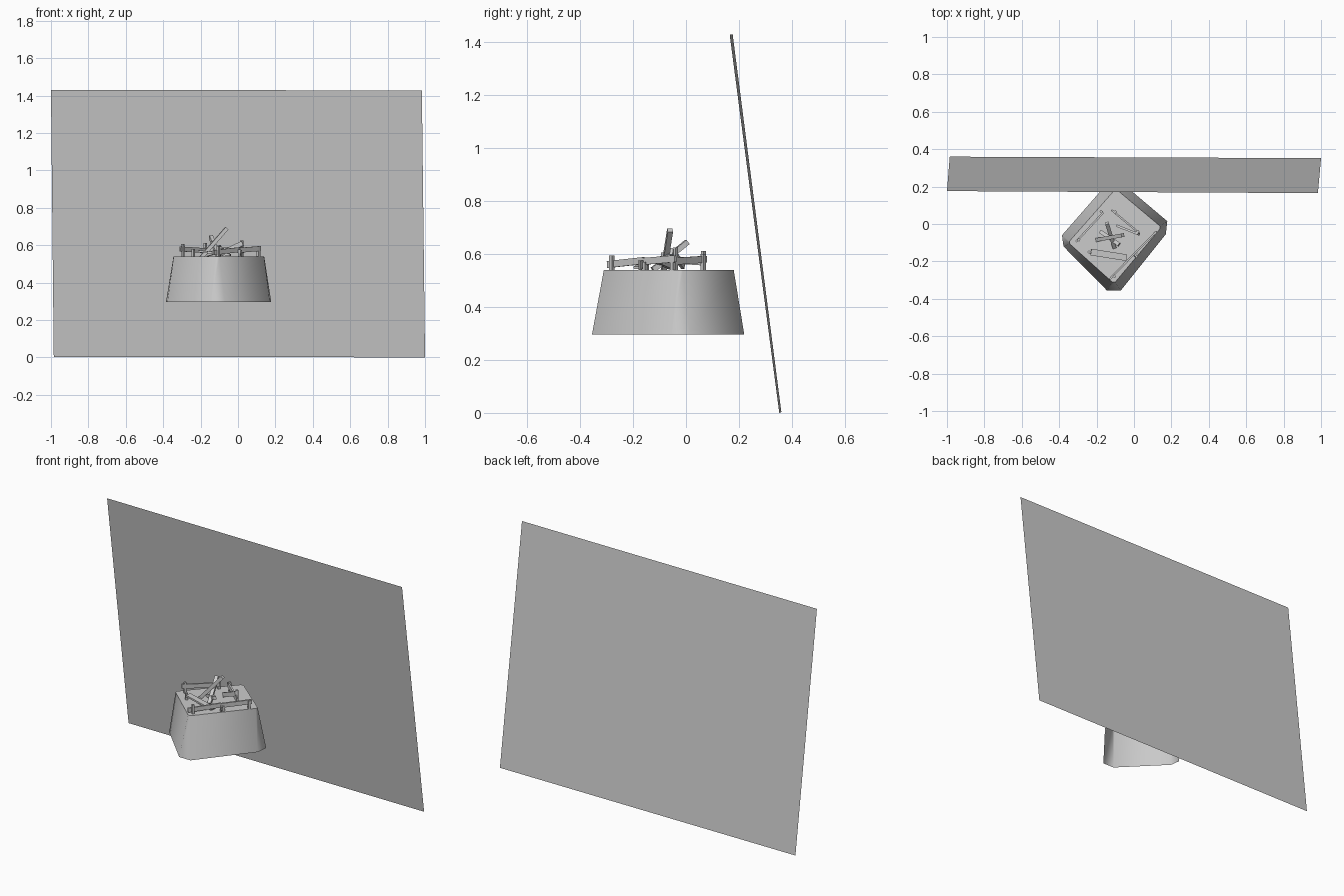
import bpy, math
from mathutils import Vector, Matrix


def mesh_object(name, verts, faces):
    me = bpy.data.meshes.new(name)
    me.from_pydata(verts, [], faces)
    me.update()
    ob = bpy.data.objects.new(name, me)
    bpy.context.collection.objects.link(ob)
    return ob


def beam(name, a, b, width, height, taper=1.0):
    """Rectangular bar from a to b, narrowing towards b."""
    a, b = Vector(a), Vector(b)
    d = (b - a).normalized()
    ref = Vector((0, 0, 1)) if abs(d.z) < 0.95 else Vector((0.65, 0.76, 0))
    side = d.cross(ref).normalized()
    up = side.cross(d)
    verts = []
    for p, k in ((a, 1.0), (b, taper)):
        for sx, sy in ((-1, -1), (1, -1), (1, 1), (-1, 1)):
            verts.append(p + side * sx * width * k / 2 + up * sy * height * k / 2)
    faces = [(3, 2, 1, 0), (4, 5, 6, 7)]
    faces += [(i, (i + 1) % 4, (i + 1) % 4 + 4, i + 4) for i in range(4)]
    return mesh_object(name, verts, faces)


# Leaning back panel
mesh_object("back_panel",
            [(-0.985, 0.36, 0.003), (1.0, 0.352, 0.0), (0.983, 0.165, 1.427), (-1.0, 0.176, 1.43)],
            [(0, 1, 2, 3)])

# Mound: chamfered base rising to a nearly square top, open underneath
base = [(-0.145, -0.355), (-0.07, -0.355), (0.17, -0.055), (0.178, 0.015),
        (-0.065, 0.22), (-0.14, 0.22), (-0.377, -0.12), (-0.385, -0.06)]
base[6], base[7] = base[7], base[6]
top = [(-0.117, -0.31), (-0.1, -0.31), (0.138, -0.027), (0.14, -0.012),
       (-0.088, 0.18), (-0.105, 0.18), (-0.345, -0.092), (-0.343, -0.107)]
verts = [(x, y, 0.295) for x, y in base] + [(x, y, 0.54) for x, y in top]
faces = [(i, (i + 1) % 8, (i + 1) % 8 + 8, i + 8) for i in range(8)]
faces.append(tuple(range(8, 16)))
mound = mesh_object("mound", verts, faces)
bpy.context.view_layer.objects.active = mound
mound.select_set(True)
bpy.ops.object.shade_smooth_by_angle(angle=math.radians(60))

# Fence posts: x, y, top height
posts = [(-0.295, -0.085, 0.605), (-0.175, 0.066, 0.612), (-0.105, -0.28, 0.595),
         (0.11, -0.05, 0.59), (0.01, -0.155, 0.57), (-0.24, -0.15, 0.58),
         (-0.1, 0.065, 0.60), (0.02, -0.04, 0.625)]
for i, (x, y, z) in enumerate(posts):
    beam(f"fence_post_{i + 1}", (x, y, 0.535), (x, y, z), 0.014, 0.014)

# Fence rails
rails = [((-0.31, -0.095, 0.58), (-0.165, 0.06, 0.57)),
         ((-0.13, -0.295, 0.56), (0.0, -0.16, 0.575)),
         ((0.0, -0.16, 0.572), (0.12, -0.04, 0.582)),
         ((-0.12, 0.075, 0.58), (0.03, -0.05, 0.572))]
for i, (a, b) in enumerate(rails):
    beam(f"fence_rail_{i + 1}", a, b, 0.01, 0.026)

# Broken and fallen rails
beam("fallen_rail", (-0.23, -0.15, 0.57), (-0.04, -0.18, 0.548), 0.035, 0.01)
beam("leaning_rail", (-0.09, -0.01, 0.555), (0.025, -0.055, 0.61), 0.012, 0.026)
beam("hanging_splinter", (0.01, -0.17, 0.575), (0.003, -0.175, 0.51), 0.022, 0.01, 0.25)

# Pile of crossed sticks in the middle
sticks = [((-0.2, -0.085, 0.53), (-0.06, -0.06, 0.69)),
          ((-0.105, -0.125, 0.54), (-0.145, 0.005, 0.645)),
          ((-0.18, -0.04, 0.545), (-0.08, -0.11, 0.575))]
for i, (a, b) in enumerate(sticks):
    beam(f"stick_{i + 1}", a, b, 0.02, 0.02)
